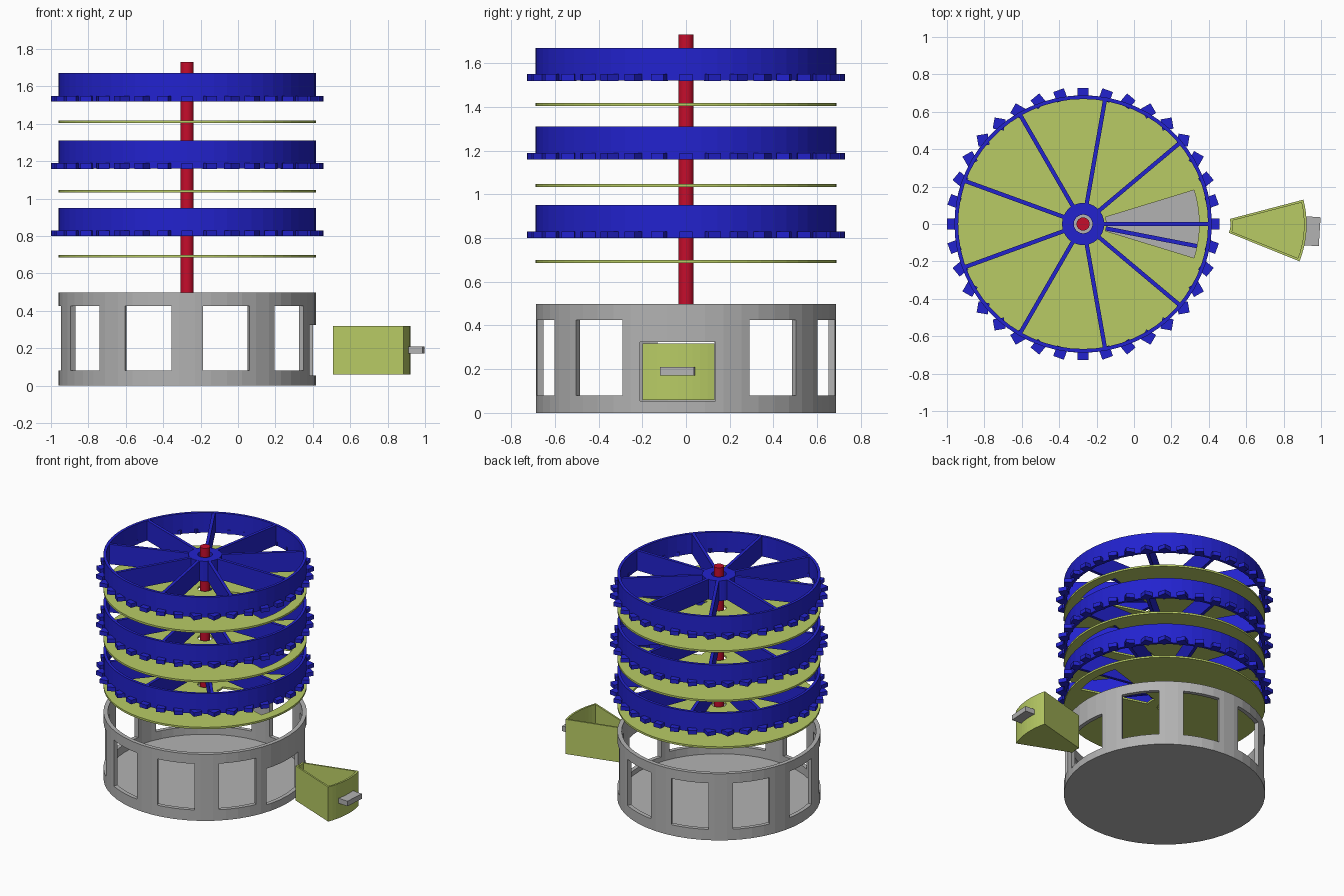
import bpy, bmesh, math
from mathutils import Matrix, Vector

if "Cube" in bpy.data.objects:
    bpy.data.objects.remove(bpy.data.objects["Cube"])

CX = -0.272          # axis of the round tower
R = 0.688            # outer radius


def material(name, rgb):
    m = bpy.data.materials.new(name)
    m.diffuse_color = (*rgb, 1)
    m.use_nodes = True
    m.node_tree.nodes["Principled BSDF"].inputs["Base Color"].default_value = m.diffuse_color
    return m


BLUE = material("deep_blue", (0.016, 0.016, 0.62))
GREEN = material("olive_green", (0.48, 0.60, 0.13))
GREY = material("grey", (0.45, 0.45, 0.45))
RED = material("red", (0.56, 0.004, 0.025))


def finish(name, bm, mat, loc=(CX, 0, 0), smooth=False):
    bmesh.ops.recalc_face_normals(bm, faces=bm.faces)
    me = bpy.data.meshes.new(name)
    bm.to_mesh(me)
    bm.free()
    ob = bpy.data.objects.new(name, me)
    ob.location = loc
    bpy.context.collection.objects.link(ob)
    if mat:
        me.materials.append(mat)
    if smooth:
        bpy.ops.object.select_all(action='DESELECT')
        ob.select_set(True)
        bpy.context.view_layer.objects.active = ob
        bpy.ops.object.shade_smooth_by_angle(angle=math.radians(20))
    return ob


def add_prism(bm, pts, z0, z1):
    """Extrude a closed outline from z0 to z1."""
    f = bm.faces.new([bm.verts.new((x, y, z0)) for x, y in pts])
    top = bmesh.ops.extrude_face_region(bm, geom=[f])['geom']
    bmesh.ops.translate(bm, verts=[v for v in top if isinstance(v, bmesh.types.BMVert)],
                        vec=(0, 0, z1 - z0))


def add_box(bm, size, matrix):
    bmesh.ops.create_cube(bm, size=1, matrix=matrix @ Matrix.Diagonal((*size, 1)))


def arc(r, a0, a1, n):
    return [(r * math.cos(math.radians(a0 + (a1 - a0) * i / n)),
             r * math.sin(math.radians(a0 + (a1 - a0) * i / n))) for i in range(n + 1)]


def add_lathe(bm, profile, n):
    """Spin a closed (r, z) profile around the z axis."""
    rings = []
    for i in range(n):
        a = math.tau * i / n
        rings.append([bm.verts.new((r * math.cos(a), r * math.sin(a), z)) for r, z in profile])
    k = len(profile)
    for i in range(n):
        p, q = rings[i], rings[(i + 1) % n]
        for j in range(k):
            bm.faces.new((p[j], q[j], q[(j + 1) % k], p[(j + 1) % k]))


def add_tube(bm, r0, r1, z0, z1, n):
    add_lathe(bm, [(r0, z0), (r1, z0), (r1, z1), (r0, z1)], n)


def cut(ob, cutter):
    """Subtract the cutter and bake the result."""
    mod = ob.modifiers.new("cut", 'BOOLEAN')
    mod.operation, mod.solver, mod.object = 'DIFFERENCE', 'EXACT', cutter
    bpy.context.view_layer.update()
    dg = bpy.context.evaluated_depsgraph_get()
    me = bpy.data.meshes.new_from_object(ob.evaluated_get(dg))
    ob.modifiers.clear()
    ob.data = me
    bpy.data.objects.remove(cutter)


def turn(deg):
    return Matrix.Rotation(math.radians(deg), 4, 'Z')


# Base drum: wall with nine windows and a drawer slot
bm = bmesh.new()
add_tube(bm, R - 0.03, R, 0.01, 0.497, 50)
drum = finish("base_wall", bm, GREY)
bm = bmesh.new()
for k in range(1, 10):
    add_box(bm, (0.2, 0.262, 0.345), turn(36 * k) @ Matrix.Translation((R, 0, 0.2525)))
add_box(bm, (0.2, 0.345, 0.27), Matrix.Translation((R, -0.037, 0.19)))
cut(drum, finish("window_cutter", bm, None))

# Base floor
bm = bmesh.new()
add_prism(bm, arc(R, 0, 360 - 7.2, 49), 0, 0.02)
finish("base_floor", bm, GREY)

# Central rod
bm = bmesh.new()
add_prism(bm, arc(0.035, 0, 348, 29), 0.48, 1.73)
finish("rod", bm, RED, smooth=True)

# Three separator discs with a wedge opening
for i, z in enumerate((0.692, 1.04, 1.41)):
    bm = bmesh.new()
    add_tube(bm, 0.05, R, z - 0.007, z + 0.007, 60)
    disc = finish(f"disc_{i + 1}", bm, GREEN)
    bm = bmesh.new()
    add_prism(bm, arc(0.62, -17, 17, 8) + arc(0.125, 17, -17, 4), z - 0.05, z + 0.05)
    cut(disc, finish("wedge_cutter", bm, None))

# Three wheels: rim, hub, nine spokes and a row of teeth
for i, (z, shift) in enumerate(((0.80, -11), (1.16, 0), (1.52, 0))):
    h = 0.15
    bm = bmesh.new()
    add_tube(bm, 0.668, R, z, z + h, 60)
    finish(f"wheel_rim_{i + 1}", bm, BLUE)

    bm = bmesh.new()
    add_tube(bm, 0.05, 0.113, z, z + h, 30)
    finish(f"wheel_hub_{i + 1}", bm, BLUE)

    bm = bmesh.new()
    for k in range(9):
        add_box(bm, (0.57, 0.022, h - 0.002),
                turn(40 * k + shift) @ Matrix.Translation((0.39, 0, z + h / 2)))
    finish(f"wheel_spokes_{i + 1}", bm, BLUE)

    bm = bmesh.new()
    for k in range(36):
        add_box(bm, (0.06, 0.06, 0.03),
                turn(10 * k) @ Matrix.Translation((0.698, 0, z + 0.014)) @ turn(10 * k))
    finish(f"wheel_teeth_{i + 1}", bm, BLUE)

# Wedge-shaped drawer, open at the top
PIVOT = (0.398, -0.003, 0)
outer = arc(0.525, -22, 14.7, 10) + arc(0.118, 14.7, -22, 4)
inner = arc(0.511, -20.6, 13.3, 10) + arc(0.132, 9.5, -16.8, 4)
bm = bmesh.new()
add_prism(bm, outer, 0.06, 0.318)
drawer = finish("drawer", bm, GREEN, PIVOT)
bm = bmesh.new()
add_prism(bm, inner, 0.075, 0.4)
cut(drawer, finish("drawer_cutter", bm, None, PIVOT))

# Drawer handle
bm = bmesh.new()
add_box(bm, (0.078, 0.155, 0.038), turn(-3.7) @ Matrix.Translation((0.557, 0, 0.19)))
finish("drawer_handle", bm, GREY, PIVOT)
